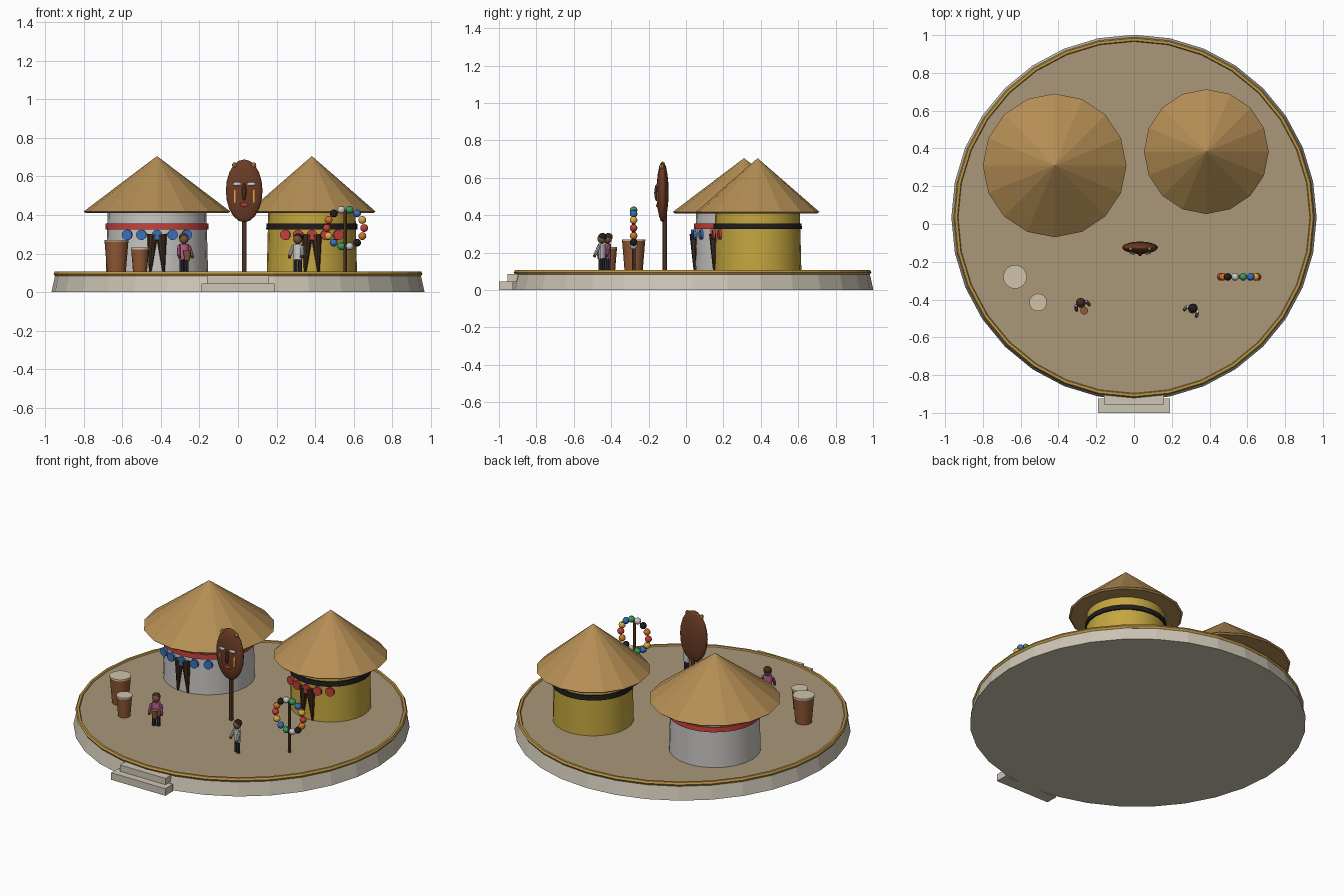
import bpy, math
from mathutils import Vector, Matrix

if "Cube" in bpy.data.objects:
    bpy.data.objects.remove(bpy.data.objects["Cube"])

def mat(name, r, g, b):
    m = bpy.data.materials.new(name)
    m.diffuse_color = (r, g, b, 1)
    m.use_nodes = True
    m.node_tree.nodes["Principled BSDF"].inputs["Base Color"].default_value = m.diffuse_color
    return m

STONE = mat("stone", .62, .57, .47)
SAND = mat("sand", .40, .31, .19)
GOLD = mat("gold", .50, .30, .06)
THATCH = mat("thatch", .46, .27, .09)
PALE = mat("pale_wall", .58, .56, .54)
OCHRE = mat("ochre_wall", .55, .38, .05)
RED = mat("red", .55, .05, .04)
BLACK = mat("black", .015, .012, .012)
DARK = mat("dark_wood", .05, .025, .012)
WOOD = mat("wood", .14, .06, .025)
MASK = mat("mask_wood", .15, .045, .018)
CLAY = mat("clay", .28, .10, .035)
SKIN = mat("drum_skin", .62, .54, .40)
BODY = mat("brown_skin", .20, .085, .04)
BLUE = mat("blue", .04, .16, .50)
GREEN = mat("green", .04, .35, .10)
WHITE = mat("white", .75, .75, .75)
YELLOW = mat("yellow", .75, .42, .05)
ORANGE = mat("orange", .65, .18, .02)
PINK = mat("pink", .50, .12, .28)
NAVY = mat("dark_cloth", .03, .03, .05)

def finish(name, m, smooth=False):
    o = bpy.context.object
    o.name = name
    o.data.materials.append(m)
    if smooth:
        bpy.ops.object.shade_smooth_by_angle()
    return o

def cone(name, m, x, y, z0, z1, r0, r1, n=16, smooth=False):
    bpy.ops.mesh.primitive_cone_add(vertices=n, radius1=r0, radius2=r1, depth=z1 - z0,
                                    location=(x, y, (z0 + z1) / 2))
    return finish(name, m, smooth)

def ball(name, m, loc, scale, n=16, smooth=True):
    bpy.ops.mesh.primitive_uv_sphere_add(segments=n, ring_count=max(6, n // 2), radius=1, location=loc)
    bpy.context.object.scale = scale
    return finish(name, m, smooth)

def box(name, m, x0, x1, y0, y1, z0, z1):
    bpy.ops.mesh.primitive_cube_add(size=1, location=((x0 + x1) / 2, (y0 + y1) / 2, (z0 + z1) / 2))
    bpy.context.object.scale = (x1 - x0, y1 - y0, z1 - z0)
    return finish(name, m)

def rod(name, m, a, b, r):
    a, b = Vector(a), Vector(b)
    bpy.ops.mesh.primitive_cylinder_add(vertices=8, radius=r, depth=(b - a).length, location=(a + b) / 2)
    bpy.context.object.rotation_euler = (b - a).to_track_quat('Z', 'Y').to_euler()
    return finish(name, m, True)

# round platform with gold rim and front steps
CY = .035
cone("platform_base", STONE, 0, CY, 0, .09, .967, .947, 32)
cone("platform_ground", SAND, 0, CY, .085, .1, .94, .94, 32)
bpy.ops.mesh.primitive_torus_add(major_segments=32, minor_segments=6, major_radius=.942,
                                 minor_radius=.014, location=(0, CY, .095),
                                 rotation=(0, 0, math.pi / 2))
finish("platform_rim", GOLD)
box("lower_step", STONE, -.19, .19, -1, -.925, 0, .045)
box("upper_step", STONE, -.16, .16, -.955, -.88, .045, .085)

# round huts: wall, painted band, thatched roof, doorway flaps and bunting
def hut(tag, x, y, r, roof_r, wall_m, band_m, flag_m):
    cone(tag + "_wall", wall_m, x, y, .1, .43, r, r * .965, 24, True)
    cone(tag + "_band", band_m, x, y, .325, .355, r + .003, r + .001, 24, True)
    cone(tag + "_eave", THATCH, x, y, .41, .418, roof_r - .01, roof_r, 16)
    cone(tag + "_roof", THATCH, x, y, .418, .705, roof_r, 0, 16)
    for s in (-1, 1):
        f = cone(tag + "_door_flap", DARK, x + s * .029, y - r + .002, .1, .3, .006, .028, 8)
        f.rotation_euler = (0, -s * .06, 0)
    for i in range(-2, 3):
        a = math.radians(17 * i)
        fx, fy = x + (r + .012) * math.sin(a), y - (r + .012) * math.cos(a)
        bpy.ops.mesh.primitive_cylinder_add(vertices=12, radius=.027, depth=.014,
                                            location=(fx, fy, .297), rotation=(math.pi / 2, 0, a * .4))
        finish(tag + "_bunting", flag_m)

hut("pale_hut", -.42, .31, .265, .38, PALE, RED, BLUE)
hut("ochre_hut", .383, .383, .234, .33, OCHRE, BLACK, RED)

# carved mask on a pole
mx, my, mz = .032, -.125, .525
cone("mask_pole", WOOD, mx, my + .012, .1, .42, .012, .012, 8)
ball("mask_face", MASK, (mx, my, mz), (.095, .032, .163), 20)
ball("mask_nose", MASK, (mx, my - .032, .52), (.012, .013, .045), 8)
ball("mask_mouth", RED, (mx, my - .028, .452), (.023, .008, .01), 8)
for s in (-1, 1):
    ball("mask_eye", WHITE, (mx + s * .036, my - .029, .56), (.022, .007, .01), 10)
    box("mask_stripe", YELLOW, mx + s * .05 - .004, mx + s * .05 + .004, my - .03, my - .01, .465, .53)
    ball("mask_stud", GOLD, (mx + s * .05, my - .006, .658), (.013, .013, .015), 8)

# ring of beads on a post
bx, by, bz = .557, -.28, .332
cone("bead_post", WOOD, bx, by, .1, .425, .009, .009, 8)
colours = [RED, YELLOW, BLUE, GREEN, WHITE, BLACK, ORANGE]
for i in range(14):
    a = 2 * math.pi * i / 14
    ball("bead", colours[i % 7], (bx + .097 * math.cos(a), by, bz + .097 * math.sin(a)), (.0205,) * 3, 12)

# standing drums
for x, y, r, h in ((-.63, -.28, .062, .165), (-.508, -.415, .046, .125)):
    cone("drum_body", CLAY, x, y, .1, .1 + h, r * .78, r, 16, True)
    cone("drum_head", SKIN, x, y, .1 + h - .004, .1 + h + .006, r * 1.02, r * 1.02, 16)

# small people
def person(tag, x, y, turn, top_m, hair_m, drum=False):
    rot = Matrix.Translation((x, y, 0)) @ Matrix.Rotation(turn, 4, 'Z')
    P = lambda px, py, pz: rot @ Vector((px, py, pz))
    for s in (-1, 1):
        rod(tag + "_leg", NAVY, P(s * .013, 0, .1), P(s * .013, 0, .18), .011)
        rod(tag + "_arm", top_m, P(s * .028, 0, .238), P(s * .037, -.02, .19), .009)
        ball(tag + "_hand", BODY, P(s * .036, -.024, .183), (.009,) * 3, 8)
    t = cone(tag + "_torso", top_m, x, y, .168, .25, .026, .026, 10, True)
    t.scale = (1, .65, 1)
    t.rotation_euler.z = turn
    ball(tag + "_head", BODY, P(0, 0, .274), (.024, .024, .026), 12)
    ball(tag + "_hair", hair_m, P(0, .005, .284), (.025, .024, .021), 12)
    if drum:
        d = P(0, -.042, 0)
        cone(tag + "_hand_drum", CLAY, d.x, d.y, .165, .215, .014, .021, 12, True)

person("drummer", -.28, -.42, .4, PINK, DARK, True)
person("visitor", .31, -.45, -.5, WHITE, BLACK)
